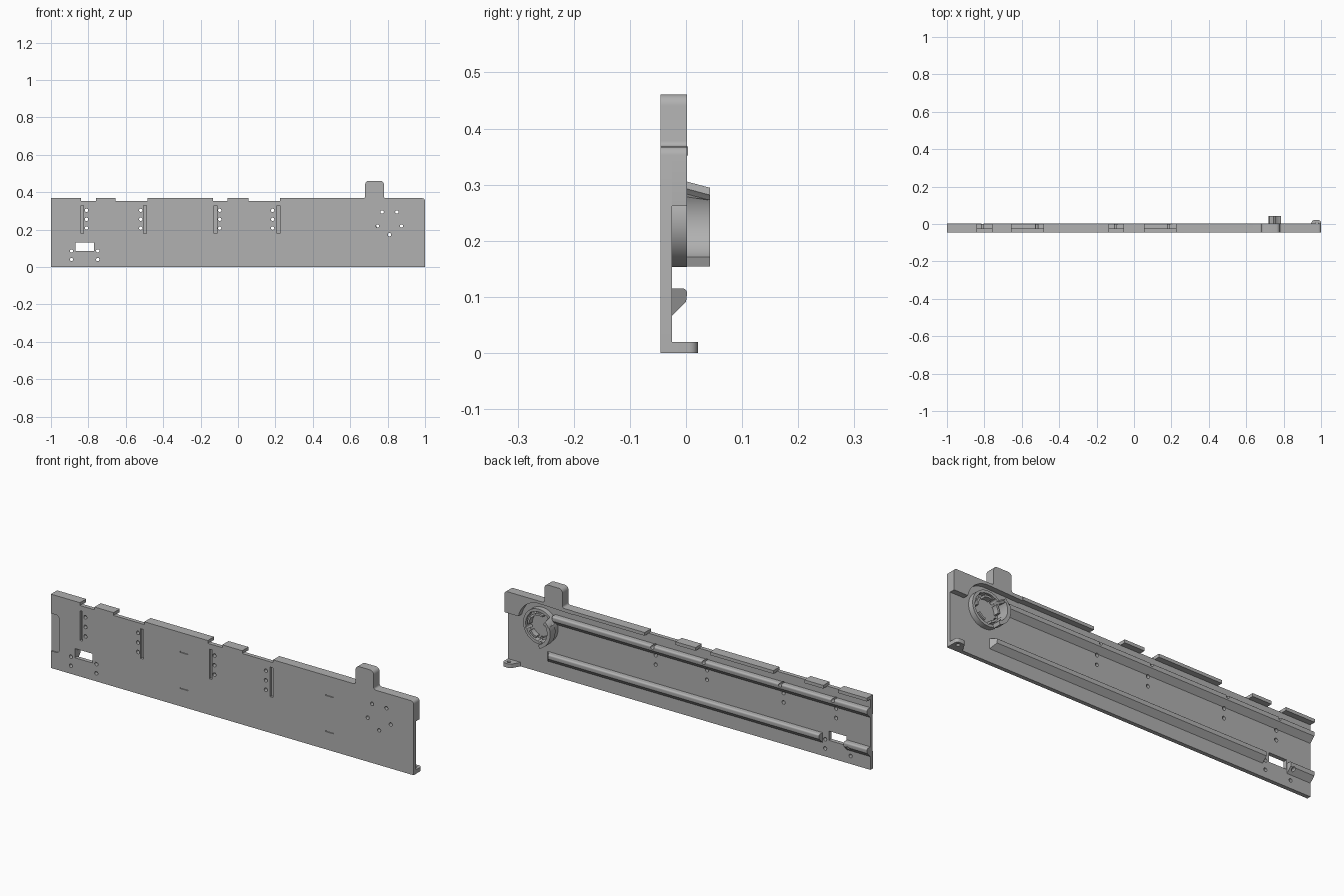
import bpy, bmesh, math
from mathutils import Vector

old = bpy.data.objects.get("Cube")
if old:
    bpy.data.objects.remove(old, do_unlink=True)

grey = bpy.data.materials.new("mid_grey")
grey.use_nodes = True
COLOR = (0.44, 0.44, 0.44, 1)
grey.diffuse_color = COLOR
grey.node_tree.nodes["Principled BSDF"].inputs["Base Color"].default_value = COLOR

FRONT, INNER, BACK = -0.045, -0.025, 0.002
HUB = (0.81, 0.24)


def extrude(bm, pts, a, b, place):
    """Close a 2D outline into a solid between a and b."""
    lo = [bm.verts.new(place(p, a)) for p in pts]
    hi = [bm.verts.new(place(p, b)) for p in pts]
    bm.faces.new(lo)
    bm.faces.new(hi[::-1])
    for i in range(len(pts)):
        j = (i + 1) % len(pts)
        bm.faces.new((lo[j], lo[i], hi[i], hi[j]))


def along_y(p, d):
    return Vector((p[0], d, p[1]))


def along_x(p, d):
    return Vector((d, p[0], p[1]))


def along_z(p, d):
    return Vector((p[0], p[1], d))


def solid(name, outlines, place=along_y):
    """Object from (outline, start, end) prisms."""
    bm = bmesh.new()
    for pts, a, b in outlines:
        extrude(bm, pts, a, b, place)
    bmesh.ops.recalc_face_normals(bm, faces=bm.faces)
    mesh = bpy.data.meshes.new(name)
    bm.to_mesh(mesh)
    bm.free()
    mesh.materials.append(grey)
    ob = bpy.data.objects.new(name, mesh)
    bpy.context.collection.objects.link(ob)
    return ob


def rect(x0, x1, z0, z1):
    return [(x0, z0), (x1, z0), (x1, z1), (x0, z1)]


def arc(c, r, a0, a1, n=8):
    return [(c[0] + r * math.cos(math.radians(a0 + (a1 - a0) * i / n)),
             c[1] + r * math.sin(math.radians(a0 + (a1 - a0) * i / n))) for i in range(n + 1)]


def circle(c, r, n=16):
    return arc(c, r, 0, 360, n)[:-1]


def band(c, r0, r1, a0, a1, n=16):
    return arc(c, r1, a0, a1, n) + arc(c, r0, a1, a0, n)


def smooth(ob):
    bpy.ops.object.select_all(action='DESELECT')
    ob.select_set(True)
    bpy.context.view_layer.objects.active = ob
    bpy.ops.object.shade_smooth_by_angle(angle=math.radians(30))


def cut(ob, cutter):
    mod = ob.modifiers.new("cut", 'BOOLEAN')
    mod.operation, mod.solver, mod.object = 'DIFFERENCE', 'EXACT', cutter
    bpy.context.view_layer.objects.active = ob
    bpy.ops.object.modifier_apply(modifier=mod.name)


# Main panel with a notched top edge and a rounded tab
TOP, LOW = 0.368, 0.354
notches = [(-0.84, -0.76), (-0.655, -0.485), (-0.135, -0.055), (0.055, 0.225)]
outline = [(-1, 0), (1, 0)] + arc((0.985, TOP - 0.015), 0.015, 0, 90, 4)
tab = (arc((0.79, 0.378), 0.01, 270, 180, 4) + arc((0.76, 0.441), 0.02, 0, 90, 5)
       + arc((0.70, 0.441), 0.02, 90, 180, 5) + arc((0.67, 0.378), 0.01, 0, -90, 4))
outline += tab
for a, b in reversed(notches):
    outline += [(b, TOP), (b, LOW), (a, LOW), (a, TOP)]
outline.append((-1, TOP))
panel = solid("main_panel", [(outline, FRONT, INNER)])

# Thick corner block curving round the hub, and the back of the tab
block = [(1, 0.262)] + arc(HUB, 0.115, 11, 95, 12) + [(0.62, 0.349), (0.62, TOP)]
block += tab[::-1] + arc((0.985, TOP - 0.015), 0.015, 90, 0, 4)
corner = solid("corner_block", [(block, INNER, BACK)])

# Overhanging lip between the notches
edges = [-1] + [x for n in notches for x in n] + [0.62]
lips = solid("top_lips", [(rect(a, b, 0.352, TOP), INNER, BACK + 0.002)
                          for a, b in zip(edges[::2], edges[1::2])])

# Two guide rails with sloping undersides
rails = []
for name, z, end in (("lower_rail", 0.066, 0.78), ("upper_rail", 0.261, 0.738)):
    profile = [(INNER, z), (BACK - 0.002, z + 0.025)] + \
        arc((BACK - 0.008, z + 0.041), 0.008, 0, 90, 5) + [(INNER, z + 0.049)]
    rail = solid(name, [(profile, -1, end)], along_x)
    for v in rail.data.vertices:  # tapered nose near the hub
        if v.co.x > 0 and v.co.y > -0.02 and z < 0.2:
            v.co.x -= 0.02
    rails.append(rail)

# Hub: base ring, raised crescent wall and inner clips
ring = solid("hub_ring", [(circle(HUB, 0.087, 48), INNER, BACK)])
bore = solid("hub_bore", [(circle(HUB, 0.073, 48), INNER - 0.01, BACK + 0.01)])
cut(ring, bore)
wall = solid("hub_crescent_wall", [(band(HUB, 0.073, 0.091, 134, 250, 24), BACK, 0.043)])
for v in wall.data.vertices:
    if v.co.y > 0.04 and v.co.z > 0.28:
        v.co.z -= 0.011
hub_angles = [270 + 72 * i for i in range(5)]
clips = solid("hub_clips", [(band(HUB, 0.054, 0.064, a + 16, a + 56, 8), INNER, BACK)
                            for a in hub_angles]
              + [(band(HUB, 0.064, 0.0735, a + 28, a + 44, 4), INNER, -0.008)
                 for a in hub_angles])

# Mounting lug at the bottom corner
lug = solid("mounting_lug", [([(0.93, INNER), (1, INNER)]
                              + arc((0.985, 0.006), 0.015, 0, 90, 6)
                              + arc((0.965, 0.006), 0.015, 90, 150, 6), 0, 0.02)], along_z)
lug_hole = solid("lug_hole", [(circle((0.977, 0.0), 0.009), -0.01, 0.03)], along_z)
cut(lug, lug_hole)

# Through holes and window
holes = [circle((x, z), 0.009) for x in (-0.81, -0.52, -0.098, 0.185)
         for z in (0.303, 0.255, 0.208)]
holes += [circle((x, z), 0.009) for x in (-0.89, -0.75) for z in (0.04, 0.086)]
holes += [circle((HUB[0] + 0.067 * math.cos(math.radians(a)),
                  HUB[1] + 0.067 * math.sin(math.radians(a))), 0.009) for a in hub_angles]
holes.append(rect(-0.868, -0.77, 0.086, 0.132))
through = solid("through_holes", [(h, FRONT - 0.02, 0.1) for h in holes])

# Shallow front recesses: slots, end pocket and small tick marks
recess = [(rect(x, x + w, 0.18, 0.328), FRONT - 0.01, FRONT + 0.012)
          for x, w in ((-0.84, 0.014), (-0.505, 0.016), (-0.127, 0.014), (0.208, 0.016))]
pocket = [(-1.02, 0.085)] + arc((-0.97, 0.1), 0.015, -90, 0, 4) + \
    arc((-0.97, 0.257), 0.015, 0, 90, 4) + [(-1.02, 0.272)]
recess.append((pocket, FRONT - 0.01, FRONT + 0.006))
recess += [(rect(x - 0.022, x + 0.022, z, z + 0.006), FRONT - 0.01, FRONT + 0.005)
           for x in (-0.266, 0.537) for z in (0.088, 0.268)]
recesses = solid("front_recesses", recess)

cut(panel, through)
cut(panel, recesses)
for ob in rails + [ring]:
    cut(ob, through)

# Clear the rail away around the window
gap = solid("rail_gap", [(rect(-0.87, -0.735, 0.05, 0.13), INNER - 0.01, 0.05)])
cut(rails[0], gap)

for helper in (bore, lug_hole, through, recesses, gap):
    bpy.data.objects.remove(helper, do_unlink=True)
for ob in [panel, corner, lips, ring, wall, clips, lug] + rails:
    smooth(ob)
